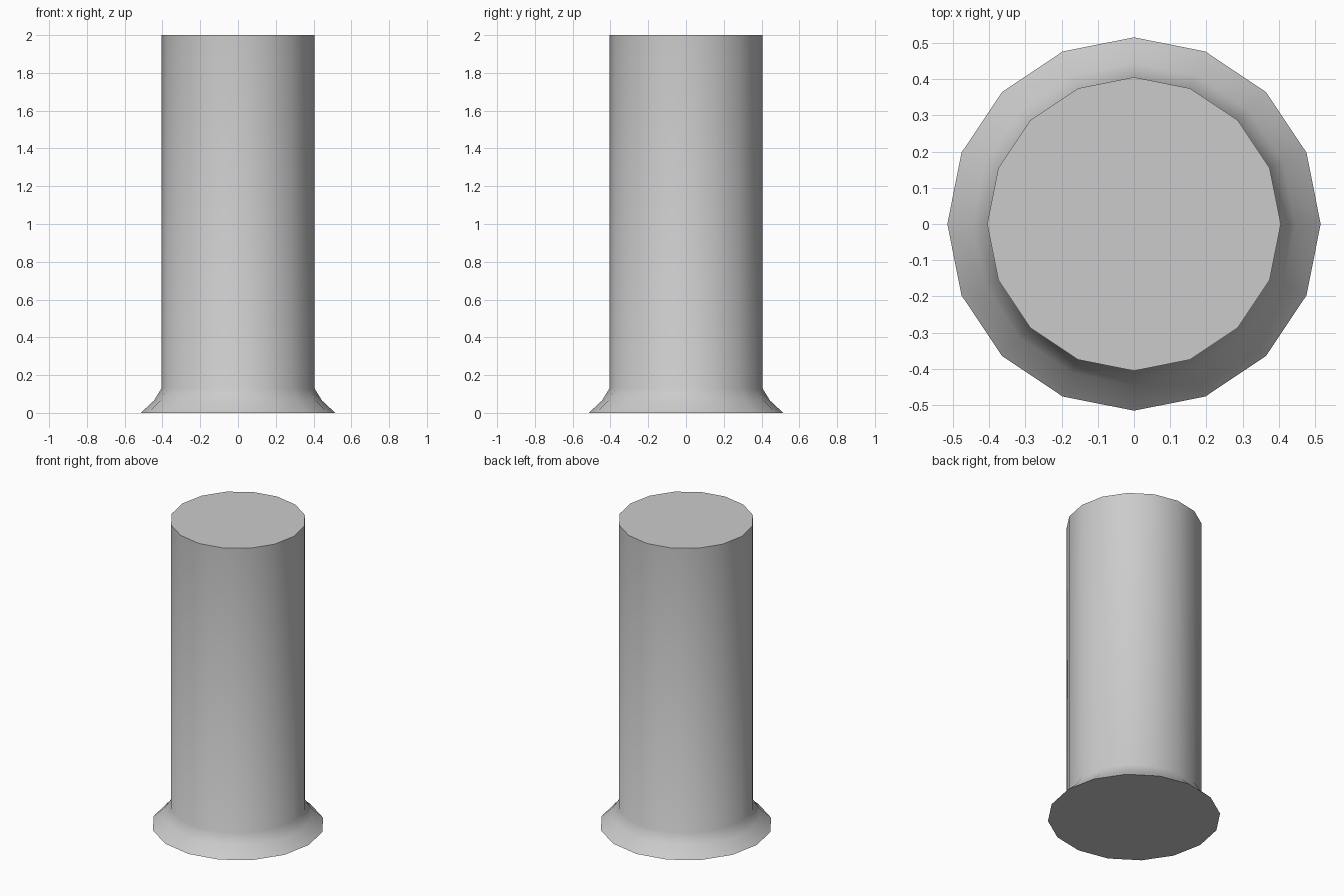
import bpy, bmesh
from math import cos, sin, pi, radians

if "Cube" in bpy.data.objects:
    bpy.data.objects.remove(bpy.data.objects["Cube"])

SIDES = 16
# (radius, height): flared foot rising into a straight shaft
PROFILE = [(0.515, 0.0), (0.445, 0.065), (0.405, 0.13), (0.405, 2.0)]

bm = bmesh.new()
rings = [[bm.verts.new((r * cos(2 * pi * i / SIDES), r * sin(2 * pi * i / SIDES), z))
          for i in range(SIDES)] for r, z in PROFILE]

# Side walls
for low, high in zip(rings, rings[1:]):
    for i in range(SIDES):
        j = (i + 1) % SIDES
        bm.faces.new((low[i], low[j], high[j], high[i]))

# Flat end caps
bm.faces.new(rings[-1])
bm.faces.new(rings[0][::-1])

mesh = bpy.data.meshes.new("flared_column")
bm.to_mesh(mesh)
bm.free()
column = bpy.data.objects.new("flared_column", mesh)
bpy.context.collection.objects.link(column)

# Smooth sides, crisp cap edges
bpy.context.view_layer.objects.active = column
column.select_set(True)
bpy.ops.object.shade_smooth_by_angle(angle=radians(40))
